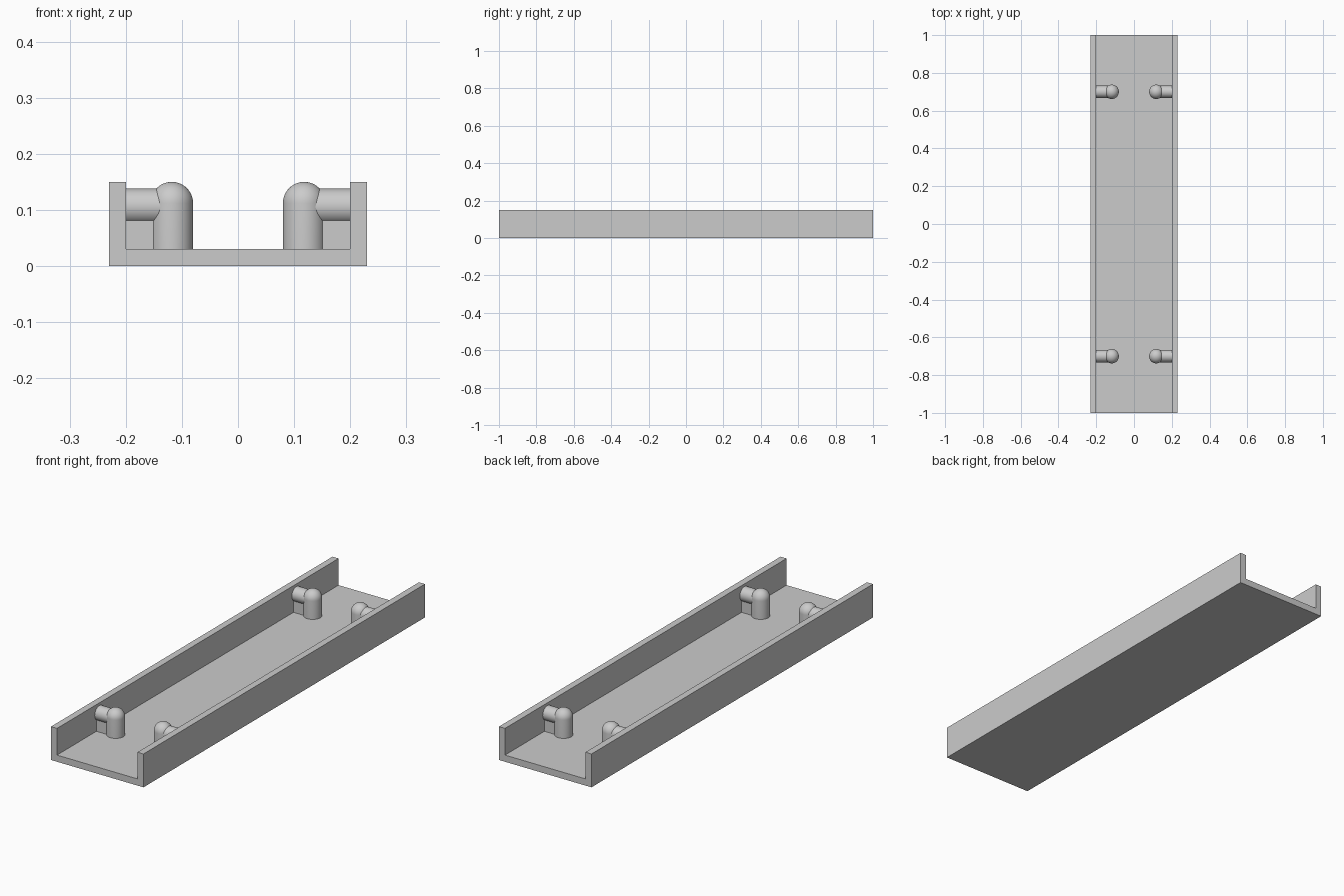
import bpy, bmesh, math
from mathutils import Matrix, Vector

if "Cube" in bpy.data.objects:
    bpy.data.objects.remove(bpy.data.objects["Cube"], do_unlink=True)

grey = bpy.data.materials.new("light grey")
grey.use_nodes = True
COLOUR = (0.6, 0.6, 0.6, 1)
grey.diffuse_color = COLOUR
grey.node_tree.nodes["Principled BSDF"].inputs["Base Color"].default_value = COLOUR

WIDTH, HEIGHT, WALL = 0.46, 0.15, 0.03
INNER = WIDTH / 2 - WALL
POST_X, POST_R = 0.118, 0.038
ARM_Z, ARM_R = 0.106, 0.032
WEB_THICKNESS, SIDES = 0.04, 48


def add_object(name, bm, smooth=False):
    bmesh.ops.recalc_face_normals(bm, faces=bm.faces)
    mesh = bpy.data.meshes.new(name)
    bm.to_mesh(mesh)
    bm.free()
    mesh.materials.append(grey)
    obj = bpy.data.objects.new(name, mesh)
    bpy.context.collection.objects.link(obj)
    if smooth:
        bpy.ops.object.select_all(action="DESELECT")
        obj.select_set(True)
        bpy.context.view_layer.objects.active = obj
        bpy.ops.object.shade_smooth_by_angle(angle=math.radians(35))
    return obj


# Channel: a U profile extruded along y
bm = bmesh.new()
half = [(WIDTH / 2, 0), (WIDTH / 2, HEIGHT), (INNER, HEIGHT), (INNER, WALL)]
profile = half + [(-x, z) for x, z in reversed(half)]
face = bm.faces.new([bm.verts.new((x, -1, z)) for x, z in profile])
swept = bmesh.ops.extrude_face_region(bm, geom=[face])["geom"]
bmesh.ops.translate(bm, vec=(0, 2, 0),
                    verts=[v for v in swept if isinstance(v, bmesh.types.BMVert)])
add_object("channel", bm)


def add_post(name, x, y):
    # Round-topped post: spun half profile
    bm = bmesh.new()
    dome_z = HEIGHT - POST_R
    points = [(0, WALL), (POST_R, WALL)]
    for i in range(13):
        a = math.pi / 2 * i / 12
        points.append((POST_R * math.cos(a), dome_z + POST_R * math.sin(a)))
    verts = [bm.verts.new((r, 0, z)) for r, z in points]
    edges = [bm.edges.new(pair) for pair in zip(verts, verts[1:])]
    bmesh.ops.spin(bm, geom=verts + edges, cent=(0, 0, 0), axis=(0, 0, 1),
                   angle=math.tau, steps=SIDES)
    bmesh.ops.remove_doubles(bm, verts=bm.verts, dist=0.0001)
    bmesh.ops.translate(bm, verts=bm.verts, vec=(x, y, 0))
    add_object(name, bm, smooth=True)


def add_arm(name, side, y):
    # Round arm from the post into the wall
    bm = bmesh.new()
    place = (Matrix.Translation((side * (POST_X + INNER) / 2, y, ARM_Z))
             @ Matrix.Rotation(math.pi / 2, 4, "Y"))
    bmesh.ops.create_cone(bm, cap_ends=True, segments=SIDES, radius1=ARM_R,
                          radius2=ARM_R, depth=INNER - POST_X, matrix=place)
    add_object(name, bm, smooth=True)


def add_web(name, side, y):
    # Flat web filling the corner under the arm
    bm = bmesh.new()
    size = Vector((INNER - POST_X, WEB_THICKNESS, ARM_Z - WALL))
    centre = Vector((side * (POST_X + INNER) / 2, y, (ARM_Z + WALL) / 2))
    bmesh.ops.create_cube(bm, size=1,
                          matrix=Matrix.Translation(centre) @ Matrix.Diagonal(size).to_4x4())
    add_object(name, bm)


for side, side_name in ((1, "left"), (-1, "right")):
    for y, end in ((-0.7, "front"), (0.7, "back")):
        label = f"{end}_{side_name}"
        add_post(f"{label}_post", side * POST_X, y)
        add_arm(f"{label}_arm", side, y)
        add_web(f"{label}_web", side, y)
